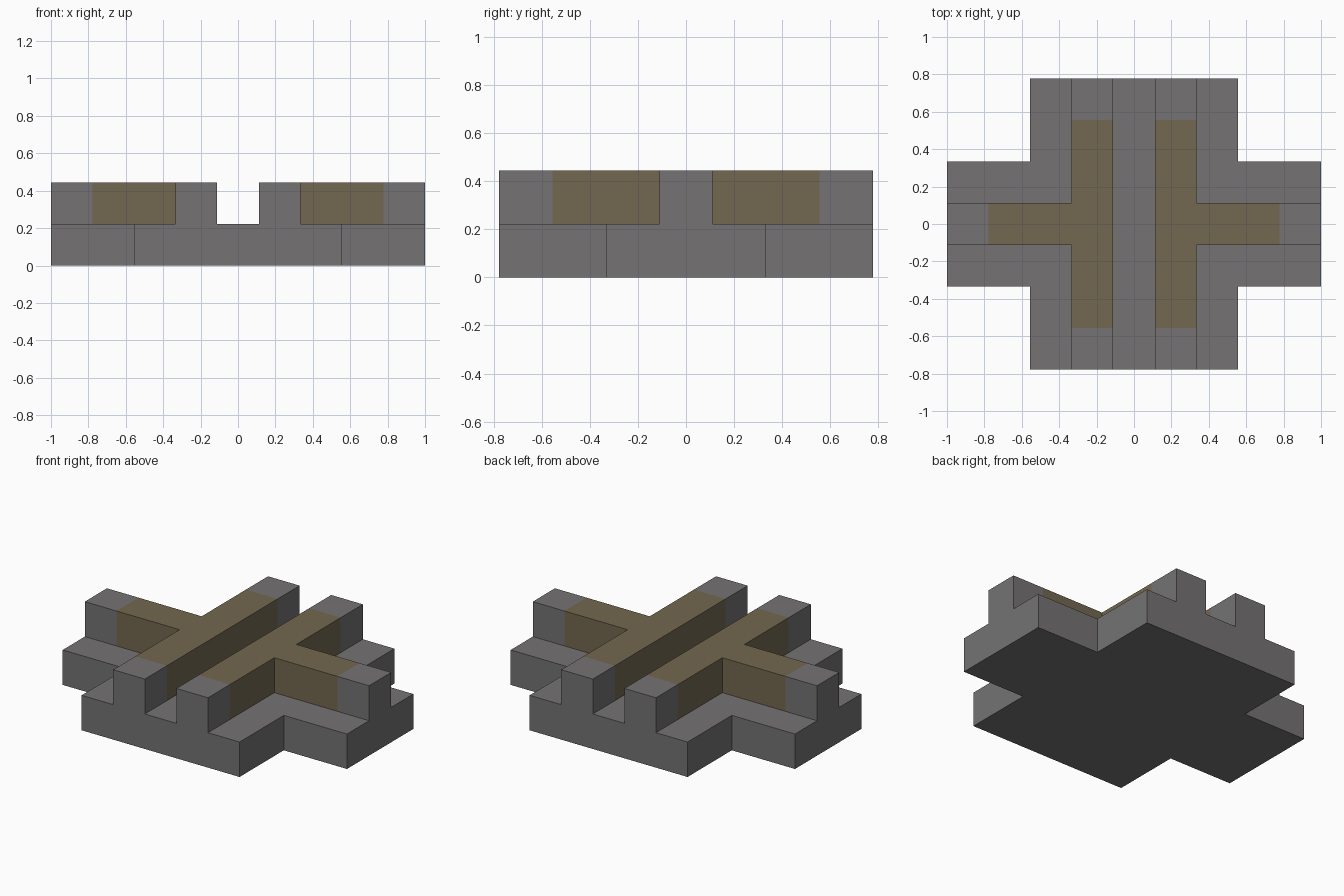
import bpy
import bmesh

cube = bpy.data.objects.get("Cube")
if cube:
    bpy.data.objects.remove(cube, do_unlink=True)

U = 1 / 9  # module of the design: every size is a multiple of it


def make_material(name, rgb):
    mat = bpy.data.materials.new(name)
    mat.use_nodes = True
    mat.diffuse_color = (*rgb, 1)
    mat.node_tree.nodes["Principled BSDF"].inputs["Base Color"].default_value = (*rgb, 1)
    return mat


grey = make_material("stone_grey", (0.178, 0.171, 0.174))
brown = make_material("earth_brown", (0.171, 0.136, 0.080))


def extrude_outline(name, outline, low, high, cuts=(), is_brown=None, open_bottom=False):
    """Extrude a plan outline (in modules), split it at cuts and colour by rule."""
    bm = bmesh.new()
    base = bm.faces.new([bm.verts.new((x * U, y * U, low * U)) for x, y in outline])
    top = bmesh.ops.extrude_face_region(bm, geom=[base])
    verts = [g for g in top["geom"] if isinstance(g, bmesh.types.BMVert)]
    bmesh.ops.translate(bm, verts=verts, vec=(0, 0, (high - low) * U))
    bmesh.ops.recalc_face_normals(bm, faces=bm.faces[:])
    if open_bottom:
        under = [f for f in bm.faces if f.normal.z < -0.5]
        bmesh.ops.delete(bm, geom=under, context="FACES")
    for co, normal in cuts:
        bmesh.ops.bisect_plane(bm, geom=bm.verts[:] + bm.edges[:] + bm.faces[:],
                               plane_co=[c * U for c in co], plane_no=normal)
    if is_brown:
        for face in bm.faces:
            face.material_index = int(is_brown(face.calc_center_median() / U))
    mesh = bpy.data.meshes.new(name)
    bm.to_mesh(mesh)
    bm.free()
    mesh.materials.append(grey)
    mesh.materials.append(brown)
    obj = bpy.data.objects.new(name, mesh)
    bpy.context.collection.objects.link(obj)


# Cross-shaped foundation slab
quarter = [(9, 3), (5, 3), (5, 7)]
half = quarter + [(-x, y) for x, y in reversed(quarter)]
extrude_outline("base_slab", half + [(-x, -y) for x, y in half], 0, 2)

# Two T-shaped walls either side of the central channel, grey at their tips
tee = [(1, -7), (3, -7), (3, -1), (9, -1), (9, 1), (3, 1), (3, 7), (1, 7)]
for side, label in ((1, "left"), (-1, "right")):
    extrude_outline(
        label + "_wall", [(side * x, y) for x, y in tee], 2, 4,
        cuts=[((0, 5, 0), (0, 1, 0)), ((0, -5, 0), (0, 1, 0)),
              ((side * 7, 0, 0), (1, 0, 0))],
        is_brown=lambda c: abs(c.x) < 7 and abs(c.y) < 5,
        open_bottom=True)
